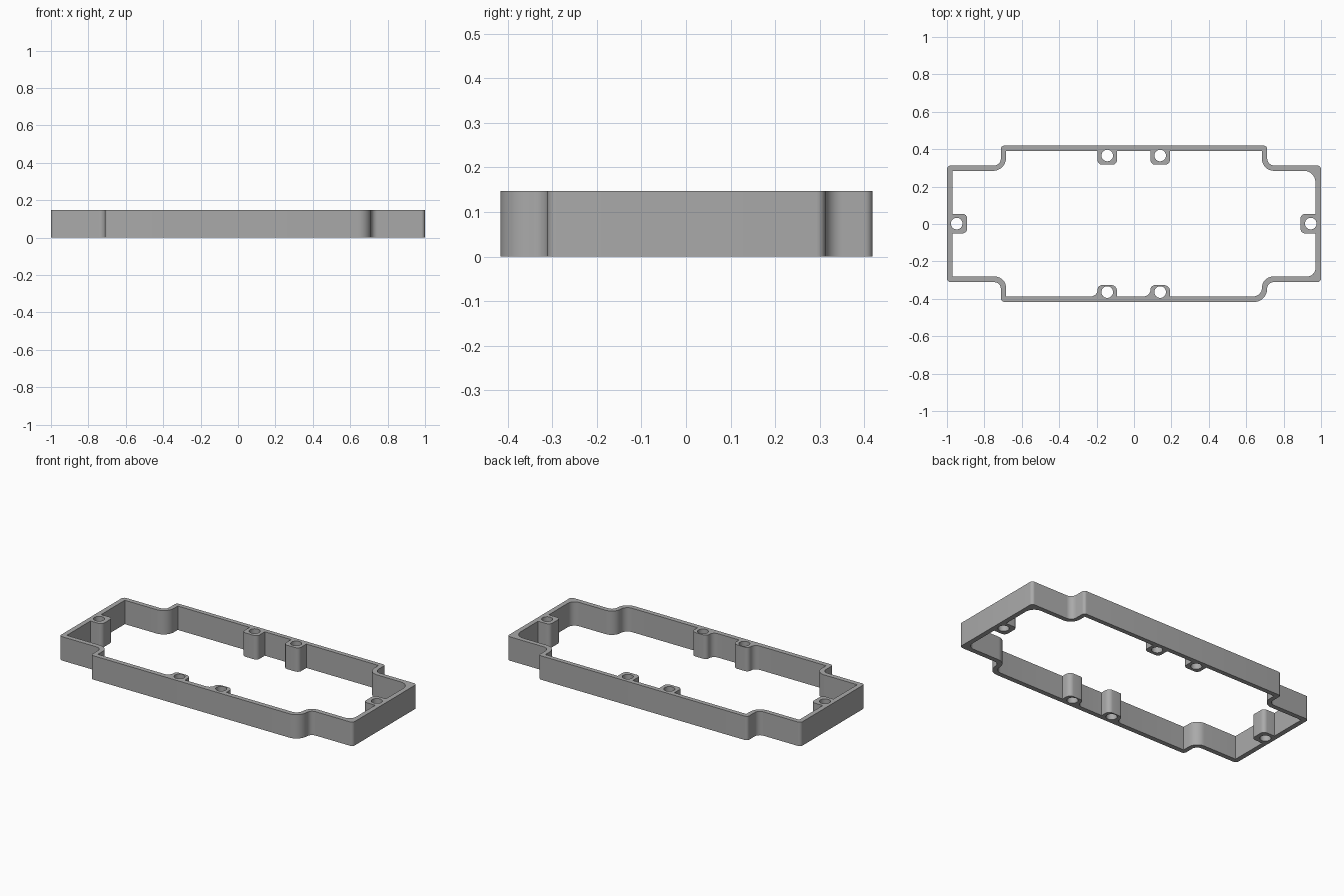
import bpy, bmesh, math
from mathutils import Vector

if "Cube" in bpy.data.objects:
    bpy.data.objects.remove(bpy.data.objects["Cube"], do_unlink=True)

HEIGHT = 0.147


def rounded(corners, steps=8):
    """Outline through (x, y, radius) corners, each rounded by a tangent arc."""
    points = []
    count = len(corners)
    for i, (x, y, r) in enumerate(corners):
        p = Vector((x, y))
        if r == 0:
            points.append(p)
            continue
        a = (Vector(corners[i - 1][:2]) - p).normalized()
        b = (Vector(corners[(i + 1) % count][:2]) - p).normalized()
        half = a.angle(b) / 2
        centre = p + (a + b).normalized() * r / math.sin(half)
        start = p + a * r / math.tan(half) - centre
        end = p + b * r / math.tan(half) - centre
        sweep = start.angle(end)
        for k in range(steps + 1):
            t = k / steps
            points.append(centre + (start * math.sin((1 - t) * sweep)
                                    + end * math.sin(t * sweep)) / math.sin(sweep))
    return points


def circle(x, y, r=0.031, n=32):
    return [Vector((x + r * math.cos(math.tau * k / n), y + r * math.sin(math.tau * k / n)))
            for k in range(n)]


def front_boss(x):
    return [(x - 0.052, -0.387, 0.035), (x - 0.052, -0.327, 0.024),
            (x + 0.052, -0.327, 0.03), (x + 0.052, -0.387, 0)]


def back_boss(x):
    return [(x + 0.052, 0.391, 0), (x + 0.052, 0.317, 0.025),
            (x - 0.052, 0.317, 0.025), (x - 0.052, 0.391, 0)]


# Outer wall outline, counterclockwise from front left
outer = rounded([
    (-0.712, -0.417, 0.02), (0.712, -0.417, 0.07), (0.712, -0.311, 0.034),
    (1, -0.311, 0.02), (1, 0.313, 0.02), (0.712, 0.313, 0.038),
    (0.712, 0.419, 0.018), (-0.712, 0.419, 0.018), (-0.712, 0.313, 0.035),
    (-1, 0.313, 0.02), (-1, -0.311, 0.02), (-0.712, -0.311, 0.035)])

# Inner wall outline, including the screw bosses
inner = rounded([
    (-0.684, -0.387, 0), *front_boss(-0.143), *front_boss(0.14),
    (0.684, -0.387, 0.045), (0.684, -0.281, 0.06), (0.97, -0.281, 0.045),
    (0.97, -0.05, 0), (0.89, -0.05, 0.025), (0.89, 0.054, 0.025), (0.97, 0.054, 0),
    (0.97, 0.284, 0.06), (0.684, 0.284, 0.065), (0.684, 0.391, 0),
    *back_boss(0.14), *back_boss(-0.143),
    (-0.684, 0.391, 0), (-0.684, 0.284, 0.07), (-0.97, 0.284, 0),
    (-0.97, 0.054, 0), (-0.892, 0.054, 0.025), (-0.892, -0.05, 0.025),
    (-0.97, -0.05, 0), (-0.97, -0.281, 0), (-0.684, -0.281, 0.06)])

# Screw holes
holes = [circle(x, y) for x, y in [(-0.143, 0.366), (0.14, 0.366), (-0.143, -0.364),
                                   (0.14, -0.364), (-0.948, 0.002), (0.945, 0.002)]]

# Fill between the outlines and raise to full height
bm = bmesh.new()
edges = []
for loop in [outer, inner, *holes]:
    verts = [bm.verts.new((p.x, p.y, 0)) for p in loop]
    edges += [bm.edges.new((verts[i - 1], verts[i])) for i in range(len(verts))]
bmesh.ops.triangle_fill(bm, edges=edges, use_beauty=True, normal=(0, 0, 1))
raised = bmesh.ops.extrude_face_region(bm, geom=bm.faces[:], use_keep_orig=True)["geom"]
bmesh.ops.translate(bm, vec=(0, 0, HEIGHT),
                    verts=[g for g in raised if isinstance(g, bmesh.types.BMVert)])
bmesh.ops.recalc_face_normals(bm, faces=bm.faces[:])

mesh = bpy.data.meshes.new("spacer_frame")
bm.to_mesh(mesh)
bm.free()
frame = bpy.data.objects.new("spacer_frame", mesh)
bpy.context.collection.objects.link(frame)

# Plain grey finish
grey = bpy.data.materials.new("grey")
grey.use_nodes = True
colour = (0.4, 0.4, 0.4, 1)
grey.diffuse_color = colour
grey.node_tree.nodes["Principled BSDF"].inputs["Base Color"].default_value = colour
mesh.materials.append(grey)

bpy.ops.object.select_all(action="DESELECT")
frame.select_set(True)
bpy.context.view_layer.objects.active = frame
bpy.ops.object.shade_smooth_by_angle(angle=math.radians(30))
